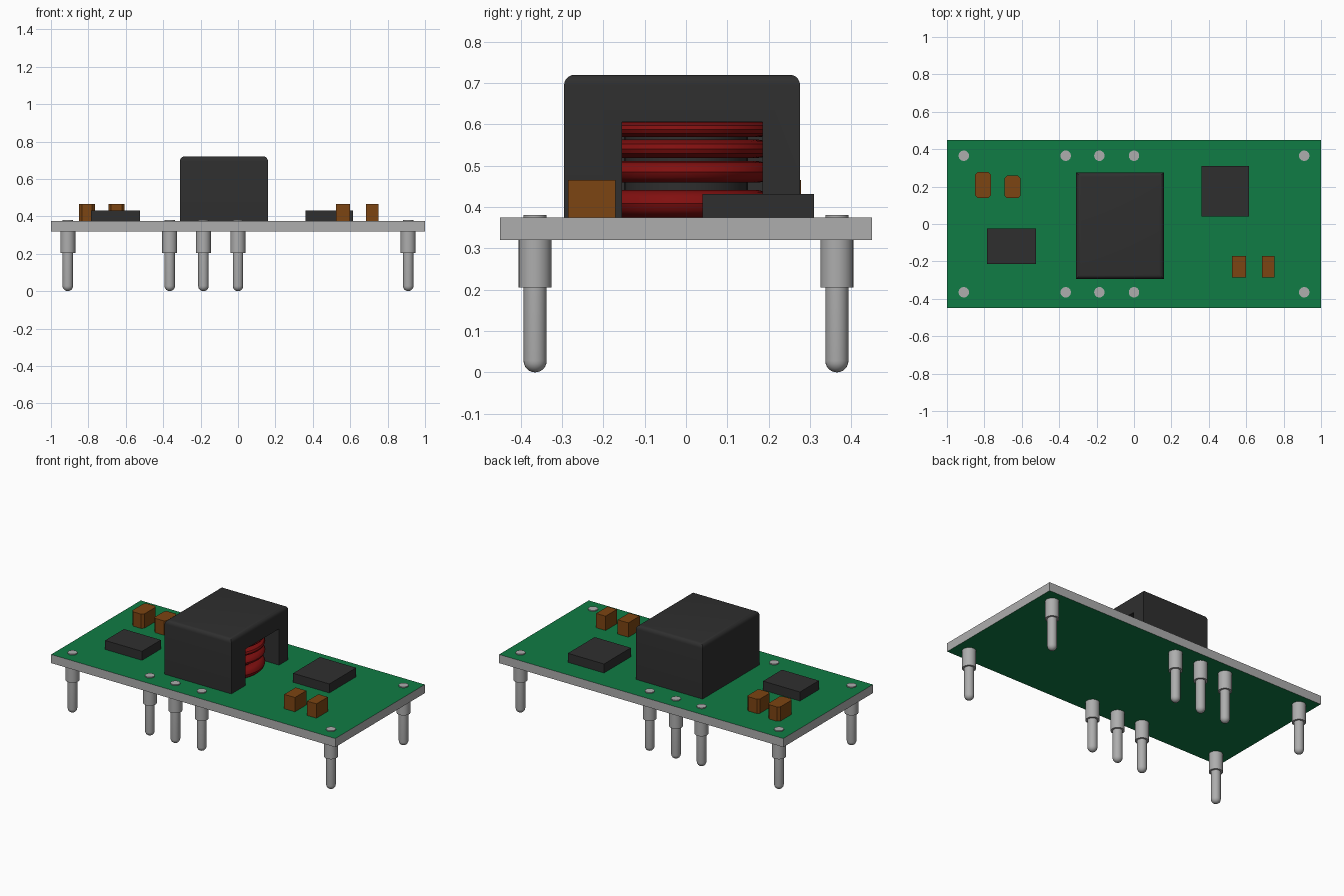
import bpy, bmesh, math
from mathutils import Matrix

old = bpy.data.objects.get("Cube")
if old:
    bpy.data.objects.remove(old, do_unlink=True)


def material(name, r, g, b):
    m = bpy.data.materials.new(name)
    m.use_nodes = True
    m.diffuse_color = (r, g, b, 1)
    m.node_tree.nodes["Principled BSDF"].inputs["Base Color"].default_value = (r, g, b, 1)
    return m


GREEN = material("board green", 0.005, 0.2, 0.058)
GREY = material("metal grey", 0.42, 0.42, 0.42)
BLACK = material("component black", 0.028, 0.028, 0.028)
BROWN = material("capacitor brown", 0.2, 0.058, 0.006)
RED = material("winding red", 0.22, 0.005, 0.005)


def finish(name, bm, *mats, smooth=False):
    mesh = bpy.data.meshes.new(name)
    bmesh.ops.recalc_face_normals(bm, faces=bm.faces)
    bm.to_mesh(mesh)
    bm.free()
    for m in mats:
        mesh.materials.append(m)
    ob = bpy.data.objects.new(name, mesh)
    bpy.context.collection.objects.link(ob)
    if smooth:
        bpy.ops.object.select_all(action='DESELECT')
        ob.select_set(True)
        bpy.context.view_layer.objects.active = ob
        bpy.ops.object.shade_smooth_by_angle(angle=math.radians(35))
    return ob


def box_mesh(x, y, z):
    """Box from three (low, high) ranges."""
    bm = bmesh.new()
    bmesh.ops.create_cube(bm, size=1)
    for v in bm.verts:
        v.co = [lo + (c + 0.5) * (hi - lo) for c, (lo, hi) in zip(v.co, (x, y, z))]
    return bm


def lathe(name, profile, x, y, mat, steps=24):
    """Spin a (radius, height) profile about a vertical axis."""
    bm = bmesh.new()
    verts = [bm.verts.new((r, 0, h)) for r, h in profile]
    edges = [bm.edges.new(pair) for pair in zip(verts, verts[1:])]
    bmesh.ops.spin(bm, geom=verts + edges, cent=(0, 0, 0), axis=(0, 0, 1),
                   angle=math.tau, steps=steps)
    bmesh.ops.remove_doubles(bm, verts=bm.verts, dist=0.0001)
    bmesh.ops.translate(bm, verts=bm.verts, vec=(x, y, 0))
    return finish(name, bm, mat, smooth=True)


BOTTOM, TOP = 0.32, 0.375

# Circuit board: green faces, bare grey edges
bm = box_mesh((-1, 1), (-0.45, 0.45), (BOTTOM, TOP))
bm.normal_update()
for f in bm.faces:
    f.material_index = 0 if abs(f.normal.z) > 0.5 else 1
finish("circuit_board", bm, GREEN, GREY)

# Pins with rounded tip, collar and a head through the board
R, COLLAR = 0.028, 0.04
tip = [(R * math.sin(a), R - R * math.cos(a)) for a in (i * math.pi / 12 for i in range(7))]
pin = tip + [(R, 0.205), (COLLAR, 0.205), (COLLAR, BOTTOM), (R, BOTTOM), (R, 0.381), (0, 0.381)]
for row, y in (("front", -0.365), ("back", 0.365)):
    for i, x in enumerate((-0.91, -0.365, -0.185, 0, 0.91)):
        lathe(f"{row}_pin_{i + 1}", pin, x, y, GREY)

# Chips
finish("left_chip", box_mesh((0.36, 0.615), (0.04, 0.31), (TOP, 0.432)), BLACK)
finish("right_chip", box_mesh((-0.785, -0.525), (-0.215, -0.025), (TOP, 0.432)), BLACK)

# Capacitors, the right pair with chamfered upright corners
for name, x, y, chamfer in (
        ("right_capacitor_outer", (-0.85, -0.765), (0.138, 0.278), 0.015),
        ("right_capacitor_inner", (-0.692, -0.607), (0.138, 0.258), 0.012),
        ("left_capacitor_inner", (0.525, 0.6), (-0.285, -0.17), 0),
        ("left_capacitor_outer", (0.685, 0.752), (-0.285, -0.17), 0)):
    bm = box_mesh(x, y, (TOP, 0.466))
    if chamfer:
        upright = [e for e in bm.edges if abs(e.verts[0].co.z - e.verts[1].co.z) > 0.01]
        bmesh.ops.bevel(bm, geom=upright, offset=chamfer, segments=1, affect='EDGES')
    finish(name, bm, BROWN)

# Transformer core: rounded top, hollow open to the left side
bm = box_mesh((-0.31, 0.16), (-0.295, 0.276), (TOP, 0.72))
rim = [e for e in bm.edges if all(v.co.z > 0.7 for v in e.verts)]
bmesh.ops.bevel(bm, geom=rim, offset=0.025, segments=5, profile=0.5, affect='EDGES')
core = finish("transformer_core", bm, BLACK, smooth=True)
cutter = finish("core_cutter", box_mesh((-0.25, 0.3), (-0.155, 0.185), (0.3, 0.606)), BLACK)
cutter.hide_render = True
cut = core.modifiers.new("hollow", 'BOOLEAN')
cut.operation, cut.solver, cut.object = 'DIFFERENCE', 'EXACT', cutter
bpy.context.view_layer.objects.active = core
bpy.ops.object.modifier_apply(modifier=cut.name)
bpy.data.objects.remove(cutter, do_unlink=True)

# Centre post and the winding turns around it
CX, CY = -0.07, 0.0
lathe("core_post", [(0, TOP), (0.15, TOP), (0.15, 0.61), (0, 0.61)], CX, CY, BLACK, 32)
for i, (z, half) in enumerate(((0.408, 0.033), (0.485, 0.026), (0.541, 0.022), (0.588, 0.019))):
    ring = [(0.175 + 0.04 * math.cos(a), z + half * math.sin(a))
            for a in (k * math.tau / 12 for k in range(13))]
    lathe(f"winding_turn_{i + 1}", ring, CX, CY, RED, 40)
